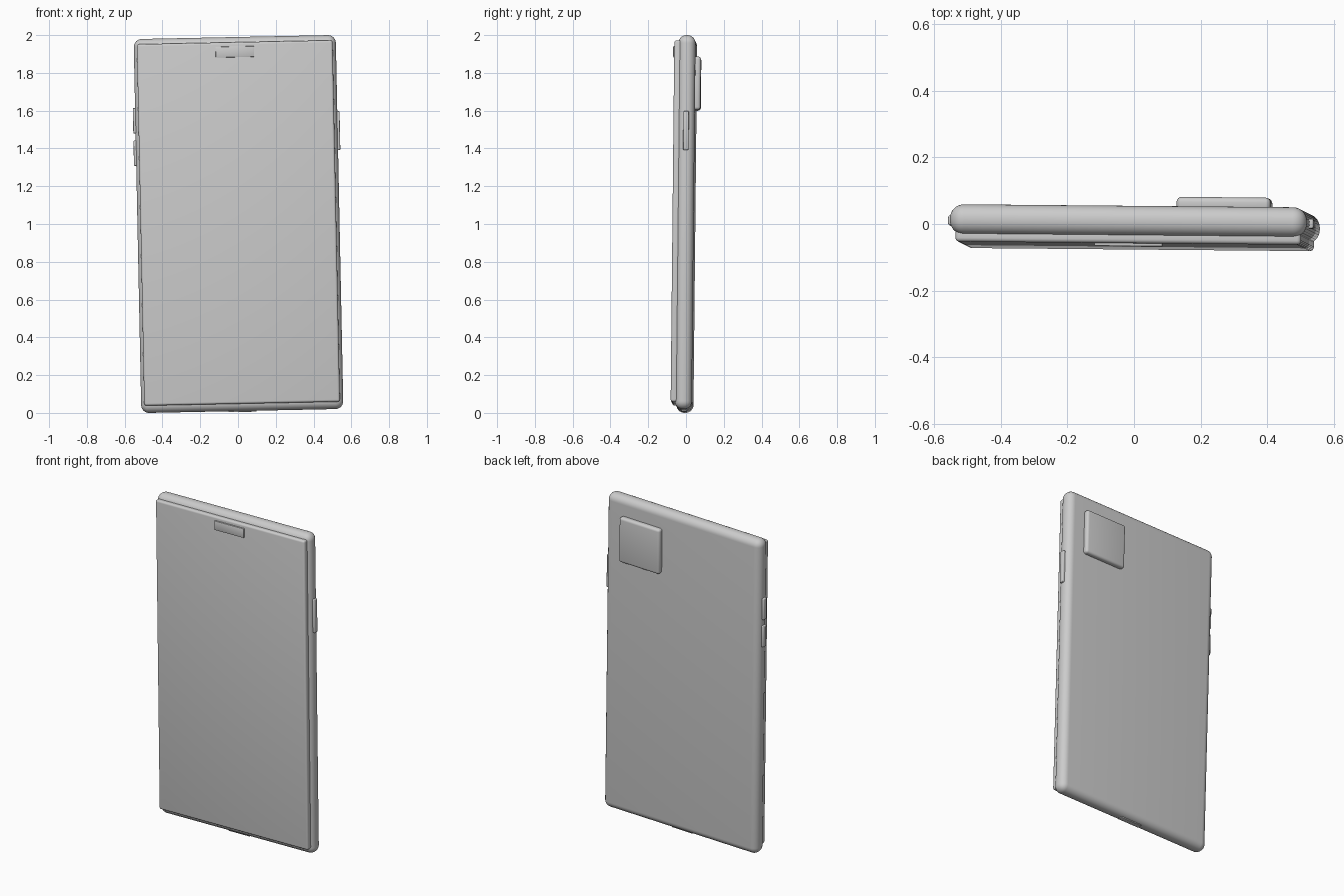
import bpy, bmesh
from mathutils import Matrix, Vector, Euler

if "Cube" in bpy.data.objects:
    bpy.data.objects.remove(bpy.data.objects["Cube"])

# whole phone leans slightly
TILT = Matrix.Translation((0, 0, 1)) @ Euler((-0.010, -0.0205, -0.009)).to_matrix().to_4x4()
parts = []


def rounded_box(name, loc, size, radius, segments=4):
    bm = bmesh.new()
    bmesh.ops.create_cube(bm, size=1)
    bmesh.ops.scale(bm, vec=size, verts=bm.verts)
    bmesh.ops.bevel(bm, geom=bm.edges[:], offset=radius, segments=segments,
                    profile=0.5, affect='EDGES')
    bm.transform(TILT @ Matrix.Translation(loc))
    mesh = bpy.data.meshes.new(name)
    bm.to_mesh(mesh)
    bm.free()
    obj = bpy.data.objects.new(name, mesh)
    bpy.context.collection.objects.link(obj)
    parts.append(obj)


# main shell with fully rounded rim
rounded_box("body", (0, 0, 0), (1.07, 0.09, 1.98), 0.042, 8)
# front glass and earpiece
rounded_box("screen", (0, -0.0475, 0.005), (1.036, 0.039, 1.914), 0.012)
rounded_box("earpiece", (0, -0.068, 0.911), (0.204, 0.016, 0.057), 0.003, 2)
# camera bump on the back
rounded_box("camera_bump", (0.283, 0.053, 0.738), (0.282, 0.042, 0.282), 0.015)
# side buttons
for name, x, z, h in (("volume_up", -0.532, 0.558, 0.134),
                      ("volume_down", -0.532, 0.386, 0.134),
                      ("power_button", 0.532, 0.484, 0.206)):
    rounded_box(name, (x, 0, z), (0.03, 0.029, h), 0.005, 3)
# charging port on the bottom edge
rounded_box("port", (0, 0, -0.985), (0.15, 0.03, 0.02), 0.004, 2)

# centre on x and y, rest on the ground
pts = [v.co for o in parts for v in o.data.vertices]
lo = Vector([min(p[i] for p in pts) for i in range(3)])
hi = Vector([max(p[i] for p in pts) for i in range(3)])
shift = Matrix.Translation((-(lo.x + hi.x) / 2, -(lo.y + hi.y) / 2, -lo.z))
for o in parts:
    o.data.transform(shift)
    o.select_set(True)
bpy.context.view_layer.objects.active = parts[0]
bpy.ops.object.shade_smooth_by_angle()
